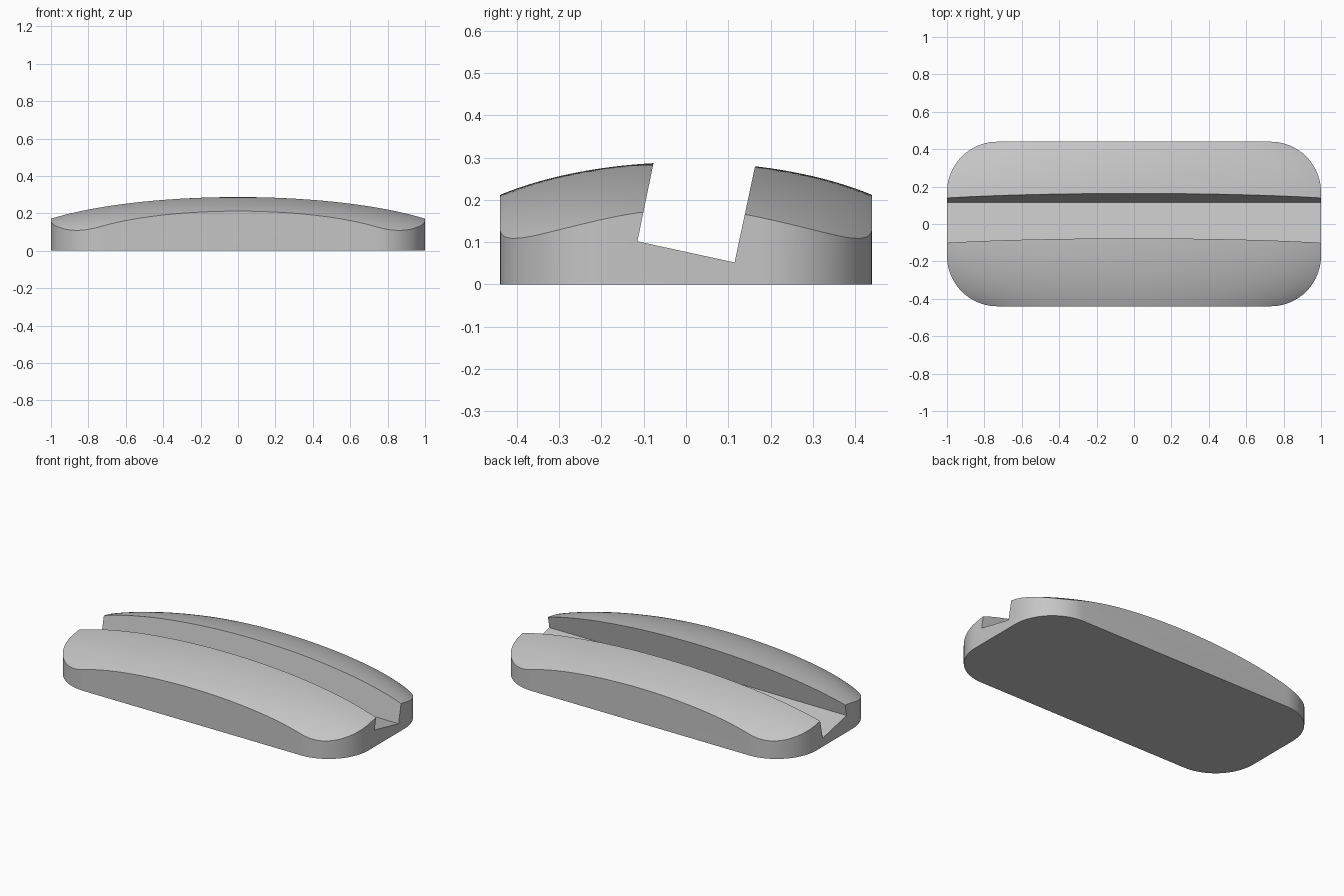
import bpy
import bmesh
from math import cos, sin, pi, radians
from mathutils import Matrix

cube = bpy.data.objects.get("Cube")
if cube:
    bpy.data.objects.remove(cube, do_unlink=True)

HALF_X, HALF_Y, CORNER = 1.0, 0.44, 0.27
DOME = (1.265, 0.647, 0.289)  # half-axes of the domed top


def make_object(name, bm):
    bmesh.ops.recalc_face_normals(bm, faces=bm.faces)
    mesh = bpy.data.meshes.new(name)
    bm.to_mesh(mesh)
    bm.free()
    obj = bpy.data.objects.new(name, mesh)
    bpy.context.collection.objects.link(obj)
    return obj


def prism(name, points, direction):
    """Extrude a closed outline along a direction."""
    bm = bmesh.new()
    face = bm.faces.new([bm.verts.new(p) for p in points])
    result = bmesh.ops.extrude_face_region(bm, geom=[face])
    verts = [g for g in result["geom"] if isinstance(g, bmesh.types.BMVert)]
    bmesh.ops.translate(bm, verts=verts, vec=direction)
    return make_object(name, bm)


def rounded_outline(steps=20):
    points = []
    signs = [(1, 1), (-1, 1), (-1, -1), (1, -1)]
    for quarter, (sx, sy) in enumerate(signs):
        for i in range(steps + 1):
            a = (quarter + i / steps) * pi / 2
            points.append((sx * (HALF_X - CORNER) + CORNER * cos(a),
                           sy * (HALF_Y - CORNER) + CORNER * sin(a), 0))
    return points


# Rounded slab
holder = prism("card_holder_body", rounded_outline(), (0, 0, 0.5))

# Ellipsoid that shapes the domed top
bm = bmesh.new()
bmesh.ops.create_uvsphere(bm, u_segments=128, v_segments=80, radius=1,
                          matrix=Matrix.Diagonal((*DOME, 1)))
dome = make_object("dome_cutter", bm)

# Tilted slot along the whole length
slot_profile = [(-0.115, 0.102), (0.115, 0.052), (0.21, 0.5), (-0.033, 0.5)]
slot = prism("slot_cutter", [(-1.2, y, z) for y, z in slot_profile], (2.4, 0, 0))

# Apply the cuts
bpy.ops.object.select_all(action="DESELECT")
bpy.context.view_layer.objects.active = holder
holder.select_set(True)
for cutter, operation in ((dome, "INTERSECT"), (slot, "DIFFERENCE")):
    cutter.hide_render = True
    mod = holder.modifiers.new(cutter.name, "BOOLEAN")
    mod.operation = operation
    mod.solver = "EXACT"
    mod.object = cutter
    bpy.ops.object.modifier_apply(modifier=mod.name)
    bpy.data.objects.remove(cutter, do_unlink=True)

# Single grey finish
grey = bpy.data.materials.new("plain_grey")
grey.use_nodes = True
colour = (0.56, 0.56, 0.56, 1)
grey.diffuse_color = colour
grey.node_tree.nodes["Principled BSDF"].inputs["Base Color"].default_value = colour
holder.data.materials.clear()
holder.data.materials.append(grey)
for face in holder.data.polygons:
    face.material_index = 0

bpy.ops.object.shade_smooth_by_angle(angle=radians(25))
